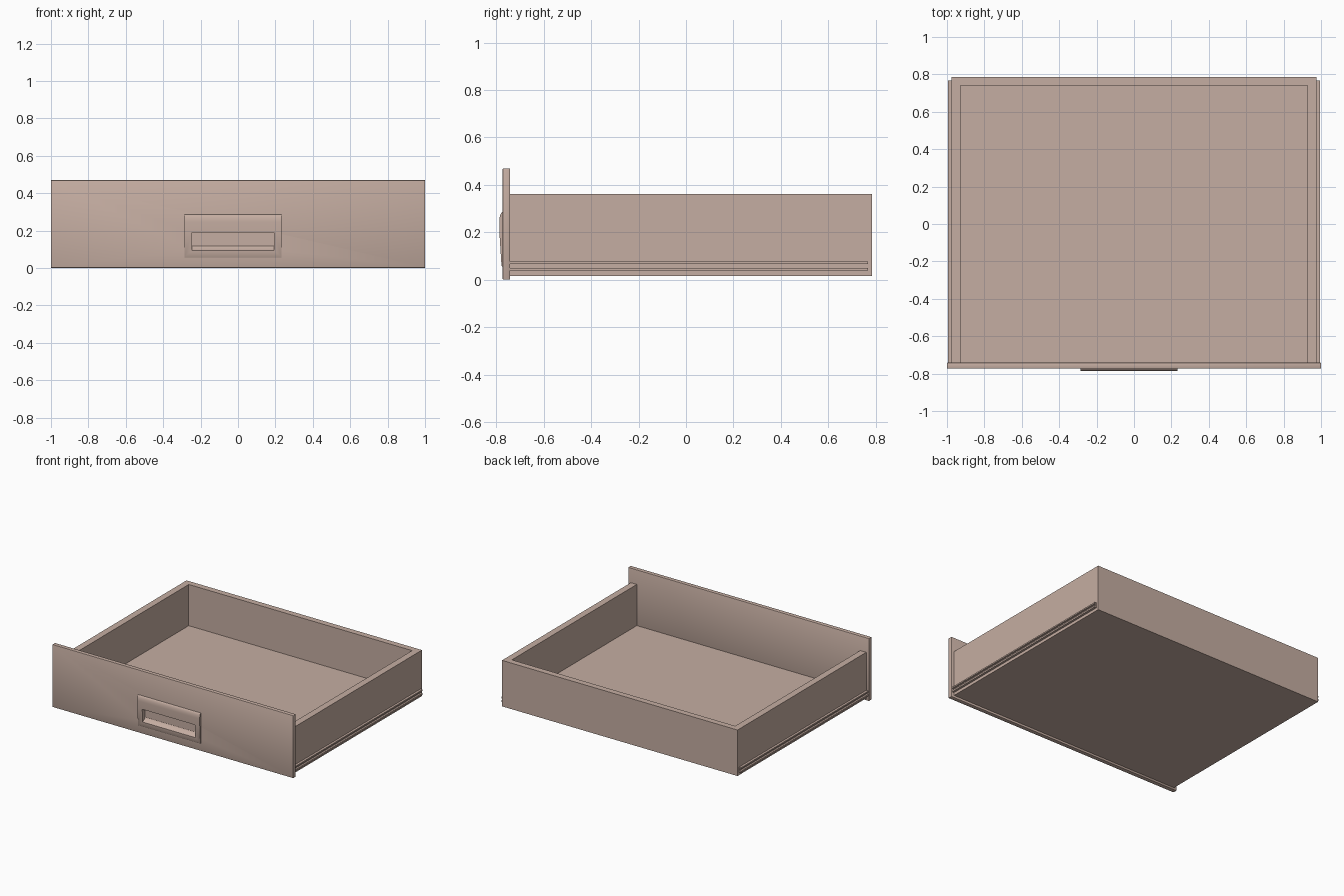
import bpy, bmesh
from mathutils import Vector
from math import sin, cos, pi

start = bpy.data.objects.get("Cube")
if start:
    bpy.data.objects.remove(start, do_unlink=True)

wood = bpy.data.materials.new("pale beige brown")
wood.use_nodes = True
colour = (0.56, 0.42, 0.36, 1)
wood.diffuse_color = colour
wood.node_tree.nodes["Principled BSDF"].inputs["Base Color"].default_value = colour


def prism(name, points, axis, lo, hi):
    """Extrude a closed profile along x (points are y, z), y (x, z) or z (x, y)."""
    def place(p, d):
        return {"x": (d, *p), "y": (p[0], d, p[1]), "z": (*p, d)}[axis]
    bm = bmesh.new()
    face = bm.faces.new([bm.verts.new(place(p, lo)) for p in points])
    grown = bmesh.ops.extrude_face_region(bm, geom=[face])
    shift = Vector(place((0, 0), hi - lo))
    bmesh.ops.translate(bm, vec=shift,
                        verts=[g for g in grown["geom"] if isinstance(g, bmesh.types.BMVert)])
    bmesh.ops.recalc_face_normals(bm, faces=bm.faces[:])
    mesh = bpy.data.meshes.new(name)
    bm.to_mesh(mesh)
    bm.free()
    obj = bpy.data.objects.new(name, mesh)
    bpy.context.collection.objects.link(obj)
    mesh.materials.append(wood)
    return obj


def rect(a0, a1, b0, b1):
    return [(a0, b0), (a1, b0), (a1, b1), (a0, b1)]


def apply(obj, kind, **settings):
    mod = obj.modifiers.new(kind.lower(), kind)
    for key, value in settings.items():
        setattr(mod, key, value)
    bpy.context.view_layer.objects.active = obj
    bpy.ops.object.modifier_apply(modifier=mod.name)


FRONT, BACK = -0.773, -0.741      # faces of the front panel
SIDE, REAR = 0.977, 0.785         # outside of the tray
IN_X, IN_Y = 0.927, 0.74          # inside of the tray
BASE, RIM, FLOOR = 0.016, 0.361, 0.052

# Tray: three joined walls and a floor, closed by the front panel
prism("tray_walls", [(-SIDE, BACK), (-SIDE, REAR), (SIDE, REAR), (SIDE, BACK),
                     (IN_X, BACK), (IN_X, IN_Y), (-IN_X, IN_Y), (-IN_X, BACK)],
      "z", BASE, RIM)
prism("tray_floor", rect(-IN_X, IN_X, BACK, IN_Y), "z", BASE, FLOOR)

# Front panel with softened edges
panel = prism("front_panel", rect(-1, 1, 0, 0.47), "y", FRONT, BACK)
apply(panel, "BEVEL", width=0.004, segments=2)

# Recessed pull: a plate with a bulging hood over the opening
bulge = [(FRONT - 0.014 * sin(t), 0.245 + 0.04 * cos(t))
         for t in [i * pi / 16 for i in range(9)]]
pull = prism("pull_plate", [(FRONT + 0.01, 0.285)] + bulge +
             [(FRONT - 0.013, 0.19), (FRONT - 0.005, 0.06),
              (FRONT - 0.002, 0.055), (FRONT + 0.01, 0.055)],
             "x", -0.285, 0.233)

# Finger scoop cut through the plate and into the panel, with a sloping sill
scoop = prism("scoop_cutter", [(-0.82, 0.19), (-0.75, 0.19), (-0.75, 0.118),
                               (-0.756, 0.109), (-0.78, 0.092), (-0.82, 0.086)],
              "x", -0.245, 0.193)
scoop.hide_render = True
for part in (panel, pull):
    apply(part, "BOOLEAN", object=scoop, operation="DIFFERENCE", solver="EXACT")
bpy.data.objects.remove(scoop, do_unlink=True)

# Runners: grooved channels along both sides
for name, s in (("left_runner", 1), ("right_runner", -1)):
    inner, web, outer = (s * v for v in (SIDE, SIDE + 0.004, SIDE + 0.017))
    prism(name, [(inner, 0.038), (outer, 0.038), (outer, 0.05), (web, 0.05),
                 (web, 0.066), (outer, 0.066), (outer, 0.076), (inner, 0.076)],
          "y", BACK, 0.768)

# Smooth the rounded parts, keeping the edges sharp
bpy.ops.object.select_all(action="DESELECT")
for part in (panel, pull):
    part.select_set(True)
bpy.context.view_layer.objects.active = pull
bpy.ops.object.shade_smooth_by_angle(angle=0.5)
